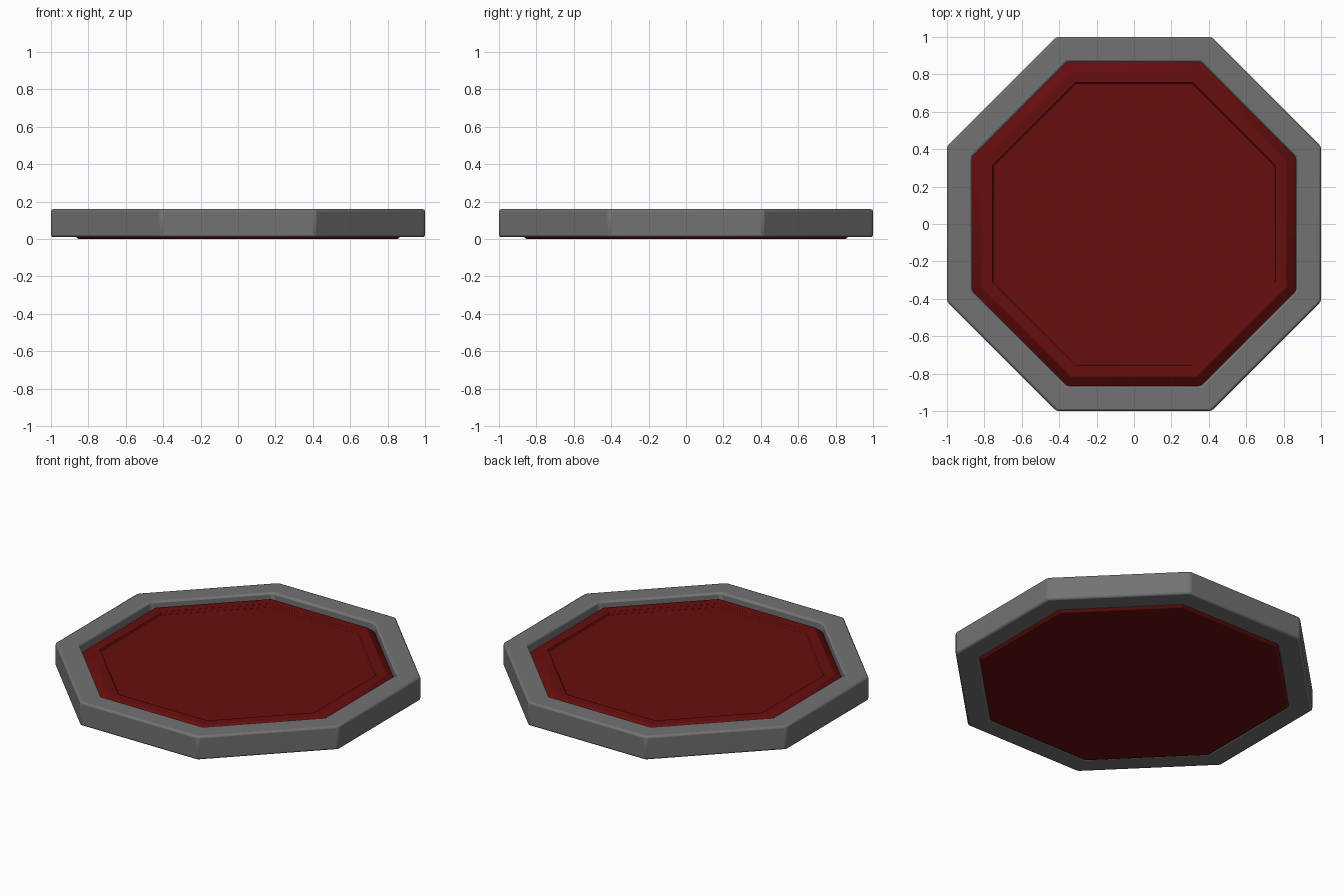
import bpy
import math

cube = bpy.data.objects.get("Cube")
if cube:
    bpy.data.objects.remove(cube)


def material(name, colour):
    mat = bpy.data.materials.new(name)
    mat.use_nodes = True
    mat.diffuse_color = (*colour, 1)
    mat.node_tree.nodes["Principled BSDF"].inputs["Base Color"].default_value = (*colour, 1)
    return mat


def octagon_lathe(name, profile, mat, closed, bevel):
    """Sweep (apothem, z) points round an octagon; closed rings or capped solids."""
    n, k = 8, len(profile)
    verts, faces = [], []
    for a, z in profile:
        r = a / math.cos(math.pi / n)
        for i in range(n):
            t = math.pi * (2 * i + 1) / n
            verts.append((r * math.cos(t), r * math.sin(t), z))
    for j in range(k if closed else k - 1):
        lo, hi = j * n, (j + 1) % k * n
        for i in range(n):
            i2 = (i + 1) % n
            faces.append((lo + i, lo + i2, hi + i2, hi + i))
    if not closed:
        faces.append(tuple(reversed(range(n))))
        faces.append(tuple(range((k - 1) * n, k * n)))
    mesh = bpy.data.meshes.new(name)
    mesh.from_pydata(verts, [], faces)
    mesh.materials.append(mat)
    obj = bpy.data.objects.new(name, mesh)
    bpy.context.collection.objects.link(obj)
    mod = obj.modifiers.new("soft_edges", "BEVEL")
    mod.width = bevel
    mod.segments = 2
    mod.limit_method = "ANGLE"
    mod.angle_limit = math.radians(30)
    # Shade smooth across the small bevels only
    bpy.ops.object.select_all(action="DESELECT")
    obj.select_set(True)
    bpy.context.view_layer.objects.active = obj
    bpy.ops.object.shade_smooth_by_angle(angle=math.radians(30))
    return obj


grey = material("stone grey", (0.17, 0.17, 0.17))
red = material("deep red", (0.135, 0.004, 0.004))

# Outer octagonal frame
octagon_lathe("frame", [(0.865, 0.01), (1.0, 0.01), (1.0, 0.16), (0.865, 0.16)],
              grey, True, 0.012)

# Raised panel with sloped border and recessed centre, showing through below
octagon_lathe("panel", [(0.855, 0.0), (0.867, 0.012), (0.867, 0.10), (0.815, 0.145),
                        (0.757, 0.145), (0.75, 0.125)],
              red, False, 0.003)
